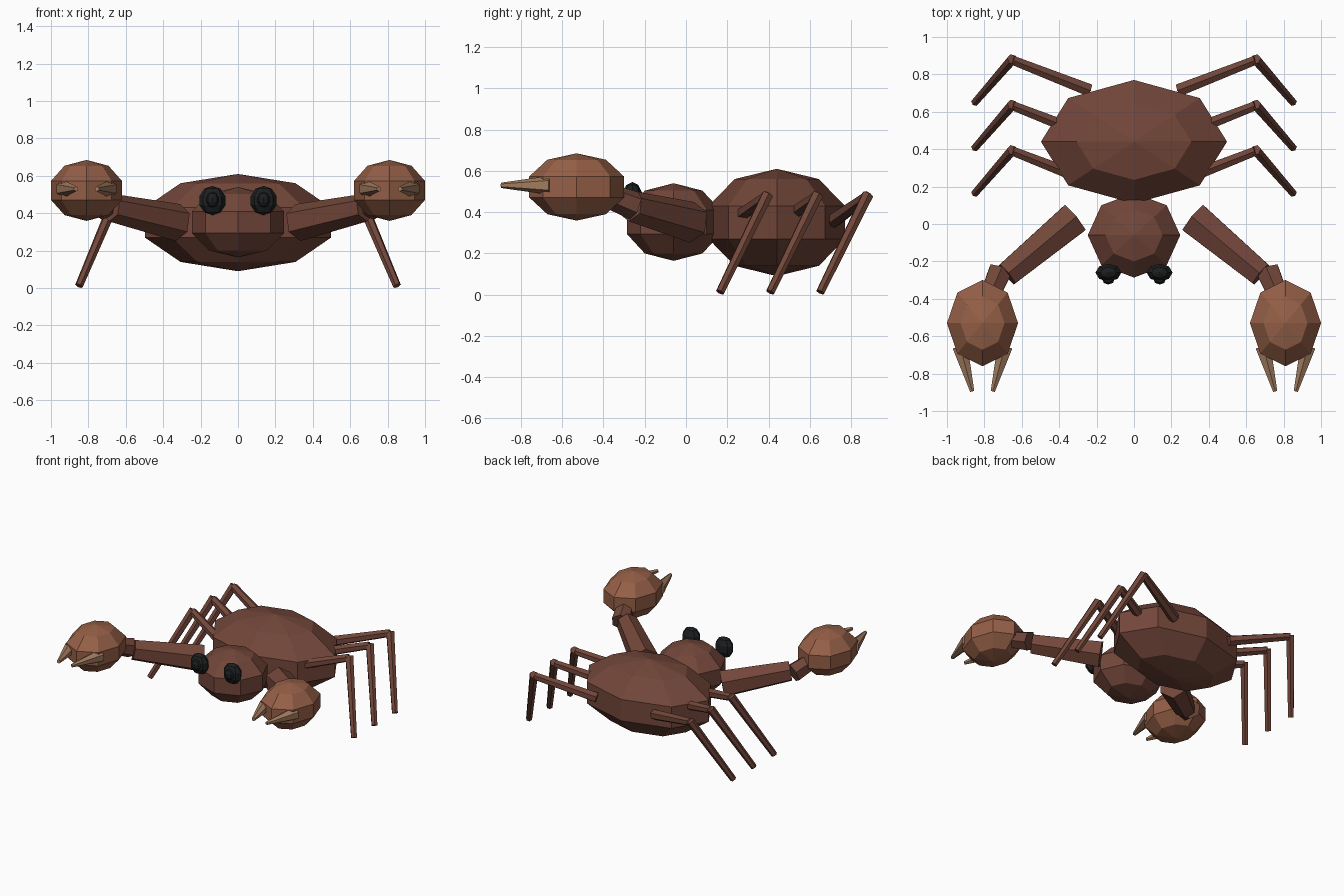
import bpy, bmesh
from mathutils import Vector, Matrix

if "Cube" in bpy.data.objects:
    bpy.data.objects.remove(bpy.data.objects["Cube"])


def material(name, rgb):
    m = bpy.data.materials.new(name)
    m.diffuse_color = (*rgb, 1)
    m.use_nodes = True
    m.node_tree.nodes["Principled BSDF"].inputs["Base Color"].default_value = m.diffuse_color
    return m


shell = material("shell_brown", (0.17, 0.062, 0.042))
claw = material("claw_brown", (0.30, 0.115, 0.062))
tip = material("pincer_tan", (0.36, 0.20, 0.115))
black = material("eye_black", (0.012, 0.013, 0.014))


def finish(name, bm, mat):
    me = bpy.data.meshes.new(name)
    bm.to_mesh(me)
    bm.free()
    me.materials.append(mat)
    ob = bpy.data.objects.new(name, me)
    bpy.context.collection.objects.link(ob)
    return ob


def blob(name, centre, radii, mat, segs=8, rings=5):
    bm = bmesh.new()
    bmesh.ops.create_uvsphere(
        bm, u_segments=segs, v_segments=rings, radius=1,
        matrix=Matrix.Translation(centre) @ Matrix.Diagonal((*radii, 1)))
    return finish(name, bm, mat)


def limb(name, a, b, r1, r2, mat, sides=6):
    a, b = Vector(a), Vector(b)
    d = b - a
    rot = d.to_track_quat('Z', 'Y').to_matrix().to_4x4()
    bm = bmesh.new()
    bmesh.ops.create_cone(
        bm, cap_ends=True, segments=sides, radius1=r1, radius2=r2,
        depth=d.length, matrix=Matrix.Translation((a + b) / 2) @ rot)
    return finish(name, bm, mat)


# Body and head
blob("abdomen", (0, 0.44, 0.35), (0.523, 0.347, 0.26), shell)
blob("head", (0, -0.06, 0.352), (0.26, 0.238, 0.188), shell)

for side, s in (("right", 1), ("left", -1)):
    # Eyes with a small bulging pupil
    blob(f"{side}_eye", (s * 0.137, -0.26, 0.468), (0.073, 0.05, 0.078), black)
    blob(f"{side}_pupil", (s * 0.137, -0.295, 0.472), (0.036, 0.03, 0.042), black)

    # Arm, wrist and claw
    limb(f"{side}_arm", (s * 0.32, 0.03, 0.35), (s * 0.68, -0.27, 0.43),
         0.1, 0.075, shell)
    limb(f"{side}_wrist", (s * 0.715, -0.25, 0.43), (s * 0.80, -0.45, 0.51),
         0.07, 0.055, shell)
    blob(f"{side}_claw", (s * 0.81, -0.53, 0.522), (0.2, 0.242, 0.163), claw)

    # Two converging pincer tips
    for part, o in (("outer", 1), ("inner", -1)):
        limb(f"{side}_{part}_pincer", (s * (0.81 + o * 0.12), -0.655, 0.53),
             (s * (0.81 + o * 0.055), -0.895, 0.53), 0.047, 0.013, tip)

    # Three bent walking legs
    for i, pos in enumerate(("front", "middle", "back")):
        y = 0.39 + i * 0.243
        knee = (s * 0.65, y, 0.475)
        limb(f"{side}_{pos}_upper_leg", (s * 0.24, y - 0.16, 0.36), knee,
             0.038, 0.028, shell)
        limb(f"{side}_{pos}_lower_leg", (s * 0.65, y + 0.005, 0.485),
             (s * 0.85, y - 0.225, 0.012), 0.03, 0.022, shell)
